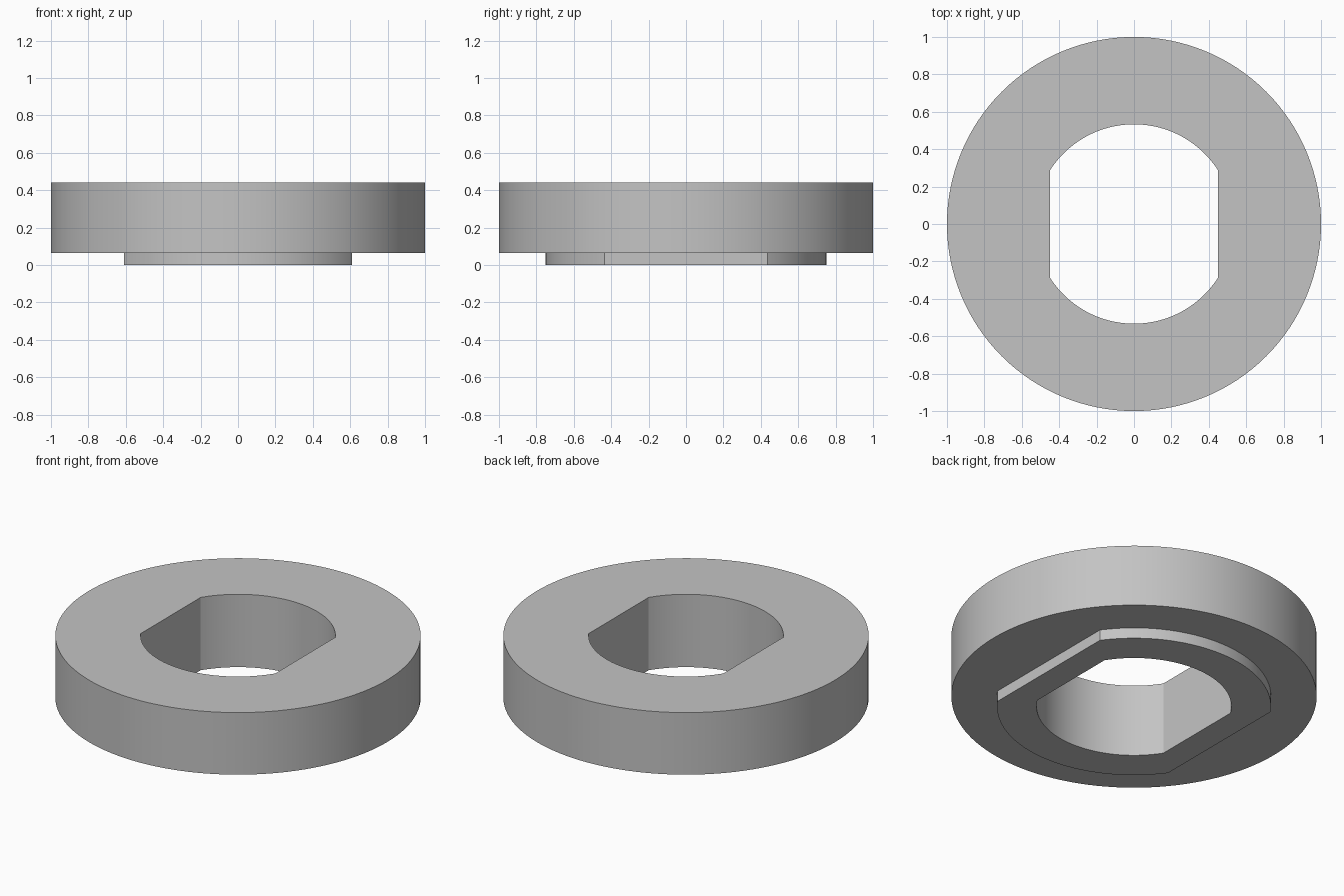
import bpy
import bmesh
from math import acos, cos, sin, pi, radians

cube = bpy.data.objects.get("Cube")
if cube:
    bpy.data.objects.remove(cube, do_unlink=True)

TOP, STEP = 0.44, 0.065
OUTER = (1.0, 1.0)        # radius, half width across the flats
BOSS = (0.75, 0.61)
HOLE = (0.533, 0.45)
SEGMENTS = 128

# Shared angles: an even circle plus the exact corners of each flat
angles = {round(2 * pi * i / SEGMENTS, 6) for i in range(SEGMENTS)}
for radius, flat in (BOSS, HOLE):
    a = acos(flat / radius)
    angles |= {round(t, 6) for t in (a, pi - a, pi + a, 2 * pi - a)}
angles = sorted(angles)


def outline(bm, shape, z):
    """Ring of vertices on a circle cut by two flats facing left and right."""
    radius, flat = shape
    ring = []
    for t in angles:
        r = radius
        if flat < radius:
            r = min(radius, flat / max(abs(cos(t)), 1e-6))
        ring.append(bm.verts.new((r * cos(t), r * sin(t), z)))
    return ring


# Washer body, stepped boss underneath and through hole as one closed skin
bm = bmesh.new()
profile = [(OUTER, TOP), (OUTER, STEP), (BOSS, STEP),
           (BOSS, 0), (HOLE, 0), (HOLE, TOP)]
rings = [outline(bm, shape, z) for shape, z in profile]
n = len(angles)
for k, ring in enumerate(rings):
    following = rings[(k + 1) % len(rings)]
    for i in range(n):
        j = (i + 1) % n
        bm.faces.new((ring[i], following[i], following[j], ring[j]))
bmesh.ops.recalc_face_normals(bm, faces=bm.faces)

mesh = bpy.data.meshes.new("flatted_washer")
bm.to_mesh(mesh)
bm.free()
washer = bpy.data.objects.new("flatted_washer", mesh)
bpy.context.collection.objects.link(washer)

# Plain grey material
grey = bpy.data.materials.new("plain_grey")
grey.use_nodes = True
colour = (0.55, 0.55, 0.55, 1)
grey.diffuse_color = colour
grey.node_tree.nodes["Principled BSDF"].inputs["Base Color"].default_value = colour
mesh.materials.append(grey)

# Smooth round walls, sharp rims and flat corners
bpy.ops.object.select_all(action="DESELECT")
washer.select_set(True)
bpy.context.view_layer.objects.active = washer
bpy.ops.object.shade_smooth_by_angle(angle=radians(20))
